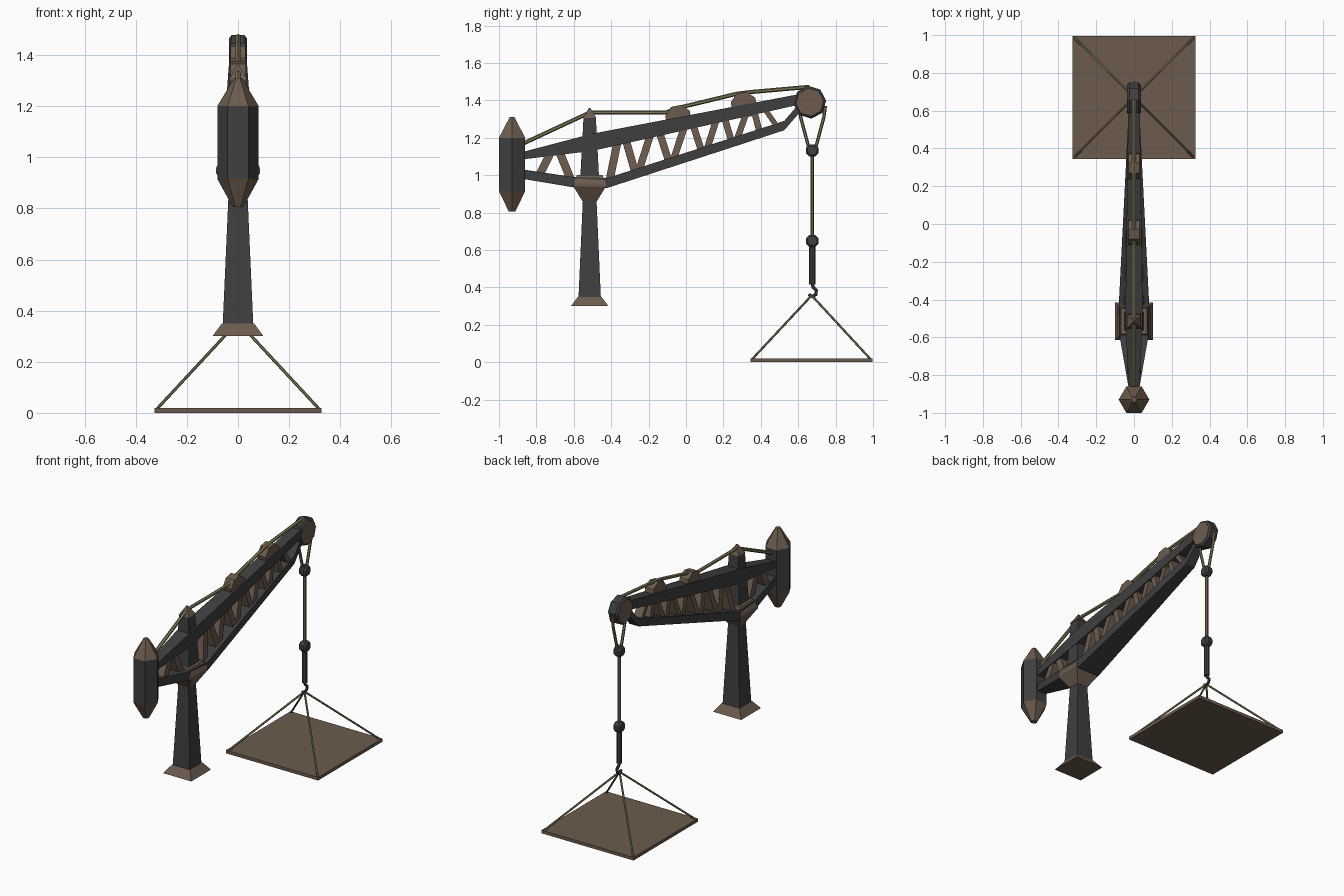
import bpy
import bmesh
from math import pi, cos, sin
from mathutils import Vector

cube = bpy.data.objects.get("Cube")
if cube:
    bpy.data.objects.remove(cube)


def material(name, colour):
    m = bpy.data.materials.new(name)
    m.use_nodes = True
    m.diffuse_color = (*colour, 1)
    m.node_tree.nodes["Principled BSDF"].inputs["Base Color"].default_value = (*colour, 1)
    return m


IRON = material("dark iron", (0.05, 0.05, 0.05))
WOOD = material("brown wood", (0.15, 0.105, 0.075))
ROPE = material("olive rope", (0.21, 0.185, 0.095))


def loft(name, rings, *mats, rule=None):
    """Skin a closed solid through rings of equal point count."""
    bm = bmesh.new()
    loops = [[bm.verts.new(p) for p in ring] for ring in rings]
    n = len(loops[0])
    for a, b in zip(loops, loops[1:]):
        for i in range(n):
            j = (i + 1) % n
            bm.faces.new((a[i], a[j], b[j], b[i]))
    bm.faces.new(loops[0])
    bm.faces.new(loops[-1])
    bmesh.ops.recalc_face_normals(bm, faces=bm.faces)
    if rule:
        for f in bm.faces:
            f.material_index = rule(f)
    mesh = bpy.data.meshes.new(name)
    bm.to_mesh(mesh)
    bm.free()
    for m in mats:
        mesh.materials.append(m)
    ob = bpy.data.objects.new(name, mesh)
    bpy.context.collection.objects.link(ob)
    return ob


def tower(name, y, levels, sides, *mats, turn=0, rule=None):
    """Upright solid from (height, corner radius) levels."""
    angles = [turn + 2 * pi * i / sides for i in range(sides)]
    rings = [[(r * cos(a), y + r * sin(a), z) for a in angles] for z, r in levels]
    return loft(name, rings, *mats, rule=rule)


def square_tower(name, y, levels, mat):
    return tower(name, y, [(z, h * 2 ** 0.5) for z, h in levels], 4, mat, turn=pi / 4)


def beam(name, sections, mat):
    """Box beam along y from (y, bottom, top, half width) sections."""
    rings = [[(-w, y, lo), (w, y, lo), (w, y, hi), (-w, y, hi)] for y, lo, hi, w in sections]
    return loft(name, rings, mat)


def wheel(name, y, z, stations, sides, *mats, turn=0, rule=None):
    """Solid about the x axis from (x, radius) stations."""
    angles = [turn + 2 * pi * i / sides for i in range(sides)]
    rings = [[(x, y + r * cos(a), z + r * sin(a)) for a in angles] for x, r in stations]
    return loft(name, rings, *mats, rule=rule)


def rod(name, points, radius, mat, sides=6):
    """Round bar along a path."""
    pts = [Vector(p) for p in points]
    rings = []
    for i, p in enumerate(pts):
        d = (pts[min(i + 1, len(pts) - 1)] - pts[max(i - 1, 0)]).normalized()
        u = d.cross(Vector((1, 0, 0))).normalized()
        v = d.cross(u)
        rings.append([p + radius * (cos(t) * u + sin(t) * v)
                      for t in (2 * pi * k / sides for k in range(sides))])
    return loft(name, rings, mat)


# Mast with foot, collar and cap
MAST = -0.515
square_tower("mast_foot", MAST, [(0.30, 0.10), (0.35, 0.063)], WOOD)
square_tower("mast", MAST, [(0.34, 0.06), (0.88, 0.036)], IRON)
square_tower("mast_collar", MAST, [(0.86, 0.038), (0.94, 0.087), (0.955, 0.087), (1.0, 0.068)], WOOD)
square_tower("mast_head", MAST, [(0.99, 0.05), (1.31, 0.033)], IRON)
square_tower("mast_cap", MAST, [(1.305, 0.036), (1.36, 0.004)], WOOD)

# Counterweight with pointed ends
tower("counterweight", -0.93,
      [(0.805, 0.02), (0.915, 0.081), (1.2, 0.081), (1.31, 0.015)], 6, IRON, WOOD,
      rule=lambda f: 0 if abs(f.normal.z) < 0.1 else 1)

# Jib chords
beam("upper_chord", [(-0.87, 1.085, 1.125, 0.028), (-0.5, 1.13, 1.222, 0.046),
                     (0.64, 1.385, 1.44, 0.03)], IRON)
beam("lower_chord", [(-0.87, 0.98, 1.03, 0.028), (-0.6, 0.935, 0.99, 0.075),
                     (-0.42, 0.932, 0.985, 0.08), (0.525, 1.24, 1.29, 0.032),
                     (0.62, 1.35, 1.40, 0.028)], IRON)


def upper_z(y):
    return 1.18 + 0.205 * (y - MAST)


def lower_z(y):
    return 0.96 + 0.325 * (y + 0.42) if y > -0.42 else 0.96 - 0.14 * (y + 0.6)


# Lattice braces, one inverted V for each apex
def brace(y_low, y_high, t):
    wide = 0.055 - 0.03 * (y_low + 0.42) if y_low > -0.5 else 0.035
    rings = []
    for y, z, w in ((y_low, lower_z(y_low), wide), (y_high, upper_z(y_high), 0.028)):
        rings.append([(-w, y - t, z), (w, y - t, z), (w, y + t, z), (-w, y + t, z)])
    loft("lattice_brace", rings, WOOD)


for foot_a, apex, foot_b in ((-0.79, -0.70, -0.61), (-0.41, -0.345, -0.27), (-0.255, -0.165, -0.09),
                             (-0.07, 0.015, 0.085), (0.11, 0.185, 0.245), (0.27, 0.345, 0.395)):
    thick = 0.022 - 0.006 * (apex + 0.4)
    brace(foot_a, apex - 0.015, thick)
    brace(foot_b, apex + 0.015, thick)
brace(0.49, 0.41, 0.017)

# Rope guides on the jib
for y, z in ((-0.04, 1.305), (0.31, 1.375)):
    wheel("rope_guide", y, z, [(-0.03, 0.072), (0.03, 0.072)], 8, WOOD, turn=pi / 8 + 0.2)

# Stay rope over the mast and guides
rod("stay_rope", [(0, -0.88, 1.165), (0, MAST, 1.335), (0, -0.11, 1.335), (0, -0.04, 1.36),
                  (0, 0.27, 1.435), (0, 0.35, 1.445), (0, 0.66, 1.472)], 0.011, ROPE)

# Head pulley with wooden cheeks
wheel("head_pulley", 0.662, 1.39,
      [(-0.036, 0.075), (-0.025, 0.088), (0.025, 0.088), (0.036, 0.075)], 8, IRON, WOOD,
      turn=0.1, rule=lambda f: 1 if abs(f.normal.x) > 0.9 else 0)

# Hoist ropes and blocks
HOOK = 0.675
for y in (0.605, 0.745):
    rod("pulley_rope", [(0, y, 1.37), (0, y + 0.008 * (1 if y < HOOK else -1), 1.31),
                        (0, HOOK + (y - HOOK) * 0.2, 1.13)], 0.009, ROPE)
rod("hoist_rope", [(0, HOOK, 1.13), (0, HOOK, 0.65)], 0.01, ROPE)
for z in (1.132, 0.648):
    wheel("hoist_block", HOOK, z, [(-0.024, 0.027), (-0.014, 0.036), (0.014, 0.036), (0.024, 0.027)],
          8, IRON, turn=pi / 8)

# Hook
rod("hook_shank", [(0, HOOK, 0.64), (0, HOOK, 0.415)], 0.017, IRON, 8)
rod("hook", [(0, HOOK, 0.42), (0, HOOK + 0.005, 0.40), (0, HOOK + 0.022, 0.385),
             (0, HOOK + 0.02, 0.362), (0, HOOK, 0.352), (0, HOOK - 0.02, 0.362)], 0.009, IRON)

# Hanging platform with four sling ropes
square_tower("platform", 0.67, [(0.0, 0.326), (0.02, 0.326)], WOOD)
for sx in (-1, 1):
    for sy in (-1, 1):
        rod("sling_rope", [(0, HOOK - 0.003, 0.357), (sx * 0.315, 0.67 + sy * 0.315, 0.018)],
            0.006, ROPE)
